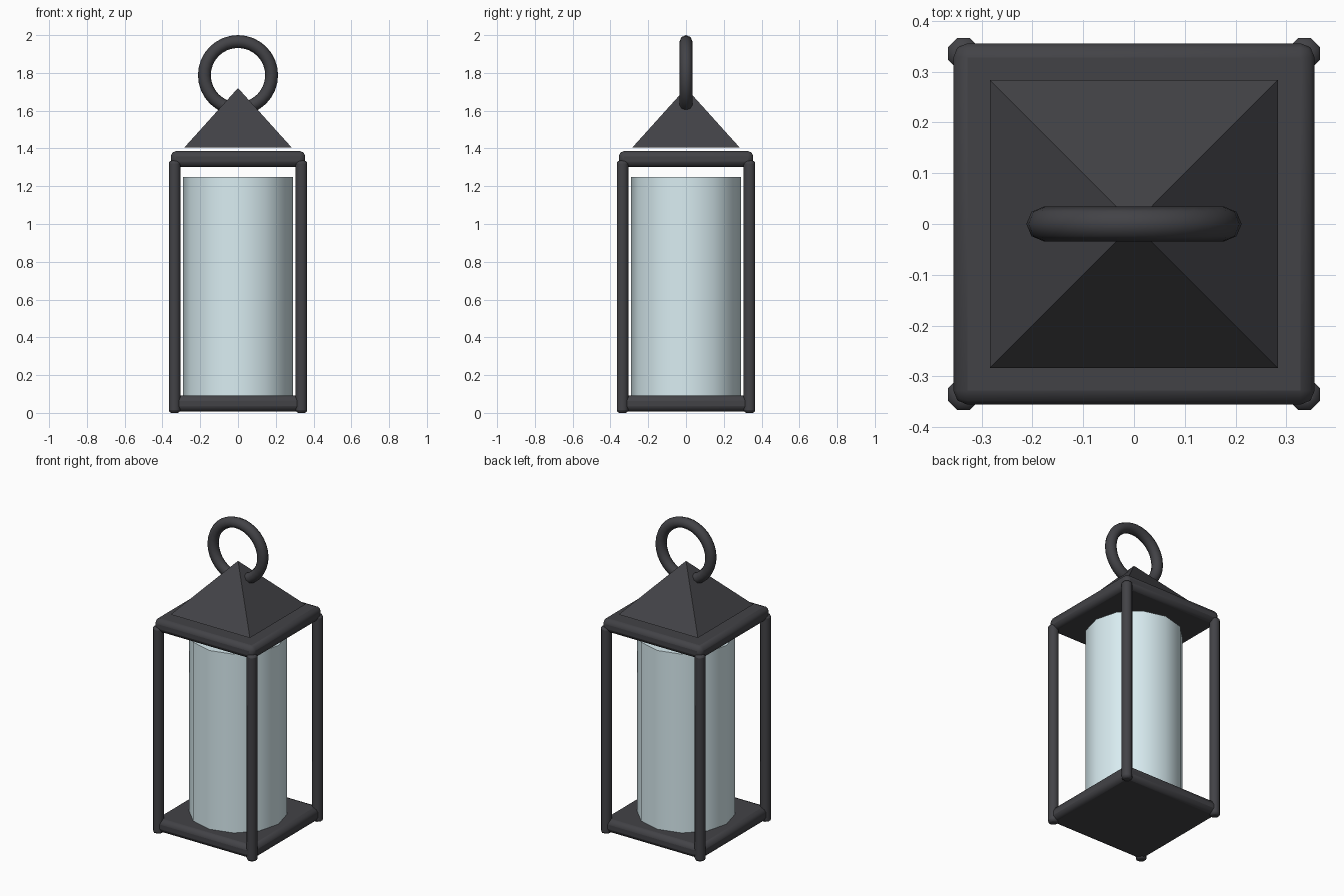
import bpy, math
from math import pi

if "Cube" in bpy.data.objects:
    bpy.data.objects.remove(bpy.data.objects["Cube"])


def material(name, rgb):
    m = bpy.data.materials.new(name)
    m.diffuse_color = (*rgb, 1)
    m.use_nodes = True
    m.node_tree.nodes["Principled BSDF"].inputs["Base Color"].default_value = m.diffuse_color
    return m


IRON = material("dark_iron", (0.055, 0.055, 0.062))
GLASS = material("pale_glass", (0.70, 0.85, 0.89))


def finish(name, mat, angle=40, bevel=0, segments=2):
    ob = bpy.context.object
    ob.name = name
    ob.data.materials.append(mat)
    bpy.ops.object.transform_apply(location=False, rotation=True, scale=True)
    if bevel:
        b = ob.modifiers.new("bevel", 'BEVEL')
        b.width, b.segments = bevel, segments
        b.limit_method, b.angle_limit = 'ANGLE', math.radians(50)
    bpy.ops.object.shade_smooth_by_angle(angle=math.radians(angle))
    return ob


def plate(name, half, z0, z1):
    bpy.ops.mesh.primitive_cube_add(size=1, location=(0, 0, (z0 + z1) / 2))
    bpy.context.object.scale = (2 * half, 2 * half, z1 - z0)
    finish(name, IRON, bevel=0.028)


# Base and top plates with rounded rims
plate("base_plate", 0.356, 0.008, 0.092)
plate("top_plate", 0.356, 1.302, 1.386)

# Four round corner posts
for sx, side in ((-1, "left"), (1, "right")):
    for sy, end in ((-1, "front"), (1, "back")):
        bpy.ops.mesh.primitive_cylinder_add(
            vertices=8, radius=0.033, depth=1.335,
            location=(sx * 0.336, sy * 0.336, 0.6675), rotation=(0, 0, pi / 8))
        finish(f"{end}_{side}_post", IRON, angle=50, bevel=0.014)

# Twelve-sided glass chimney
bpy.ops.mesh.primitive_cylinder_add(vertices=12, radius=0.29, depth=1.165,
                                    location=(0, 0, 0.6675))
finish("glass_chimney", GLASS)

# Pyramid roof, hovering slightly over the top plate
bpy.ops.mesh.primitive_cone_add(vertices=4, radius1=0.284 * math.sqrt(2), radius2=0,
                                depth=0.315, location=(0, 0, 1.5625),
                                rotation=(0, 0, pi / 4))
finish("roof", IRON)

# Carrying ring
bpy.ops.mesh.primitive_torus_add(major_segments=32, minor_segments=8,
                                 major_radius=0.178, minor_radius=0.034,
                                 location=(0, 0, 1.788), rotation=(pi / 2, 0, 0))
finish("carrying_ring", IRON, angle=60)
